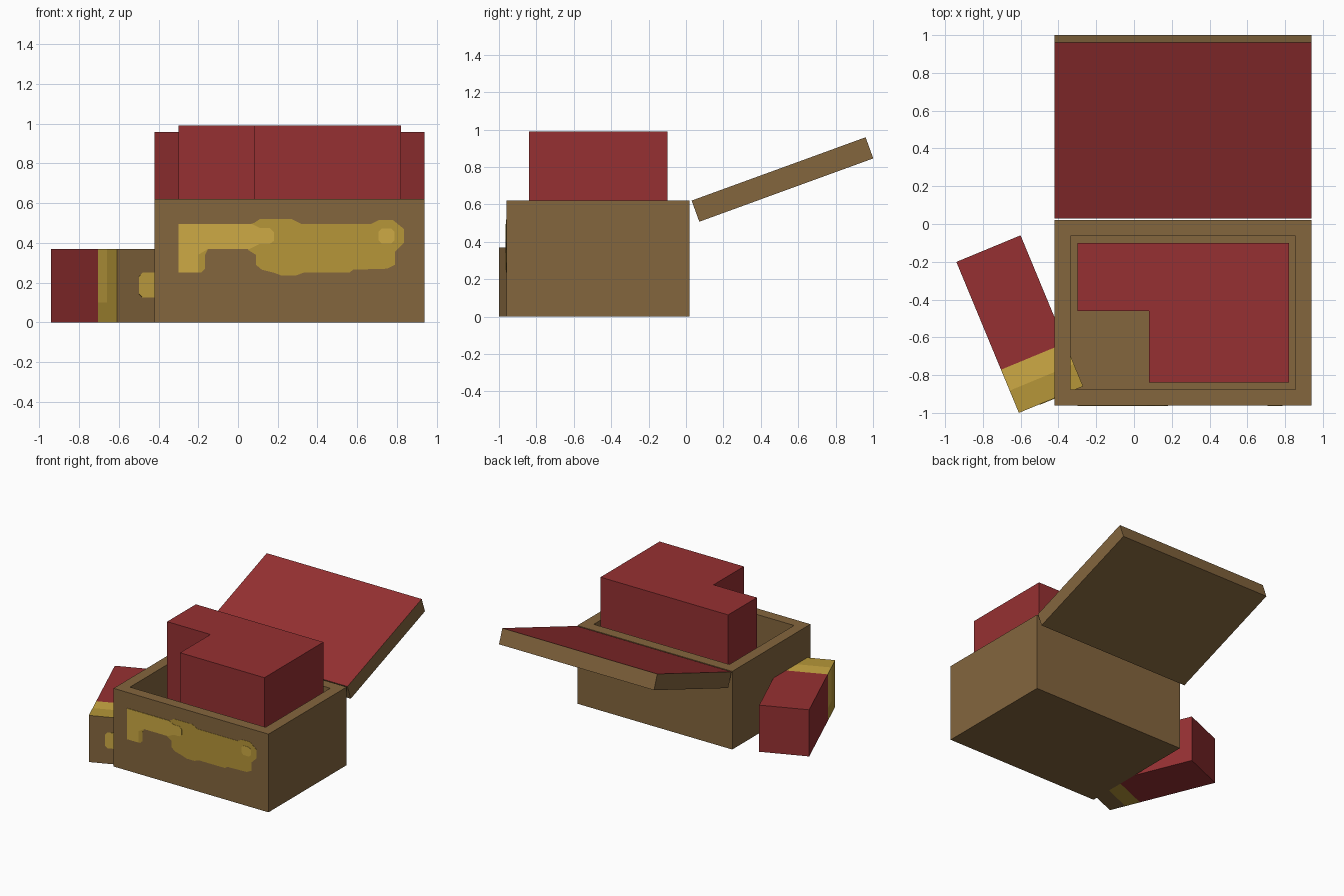
import bpy
import bmesh
from math import radians
from mathutils import Matrix, Vector

old = bpy.data.objects.get("Cube")
if old:
    bpy.data.objects.remove(old, do_unlink=True)


def material(name, rgb):
    mat = bpy.data.materials.new(name)
    mat.use_nodes = True
    mat.diffuse_color = (*rgb, 1)
    mat.node_tree.nodes["Principled BSDF"].inputs["Base Color"].default_value = (*rgb, 1)
    return mat


BROWN, RED, GOLD, DARK_GOLD = range(4)
MATERIALS = [
    material("brown", (0.231, 0.133, 0.048)),
    material("red", (0.305, 0.030, 0.032)),
    material("bright gold", (0.61, 0.402, 0.058)),
    material("dark gold", (0.468, 0.305, 0.040)),
]


def finish(bm, name, rule, matrix=Matrix()):
    """Colour each face by a rule and link the mesh as an object."""
    bmesh.ops.recalc_face_normals(bm, faces=bm.faces)
    for f in bm.faces:
        f.material_index = rule(f)
    mesh = bpy.data.meshes.new(name)
    bm.to_mesh(mesh)
    bm.free()
    for mat in MATERIALS:
        mesh.materials.append(mat)
    obj = bpy.data.objects.new(name, mesh)
    obj.matrix_world = matrix
    bpy.context.collection.objects.link(obj)
    return obj


def box(low, high):
    bm = bmesh.new()
    low, high = Vector(low), Vector(high)
    bmesh.ops.create_cube(bm, size=1, matrix=Matrix.Translation((low + high) / 2)
                          @ Matrix.Diagonal((*(high - low), 1)))
    return bm


def prism(points, depth):
    """Extrude a flat outline, given as 3D points, along a vector."""
    bm = bmesh.new()
    face = bm.faces.new([bm.verts.new(p) for p in points])
    new = bmesh.ops.extrude_face_region(bm, geom=[face], use_keep_orig=True)["geom"]
    bmesh.ops.translate(bm, vec=depth, verts=[v for v in new if isinstance(v, bmesh.types.BMVert)])
    return bm


def plate(name, outline, y, thickness, colour, matrix=Matrix()):
    """Thin painted plate on a front-facing wall."""
    bm = prism([(x, y, z) for x, z in outline], (0, -thickness, 0))
    finish(bm, name, lambda f: colour, matrix)


def rounded(x, z, w, h, c):
    """Chamfered rectangle outline around a centre."""
    return [(x - w, z - h + c), (x - w + c, z - h), (x + w - c, z - h), (x + w, z - h + c),
            (x + w, z + h - c), (x + w - c, z + h), (x - w + c, z + h), (x - w, z + h - c)]


# Open crate: top face inset for the rim, then sunk to make the hollow
bm = box((-0.42, -0.96, 0), (0.94, 0.02, 0.62))
top = max(bm.faces, key=lambda f: f.calc_center_median().z)
bmesh.ops.inset_region(bm, faces=[top], thickness=0.12)
floor = bmesh.ops.extrude_discrete_faces(bm, faces=[top])["faces"][0]
bmesh.ops.translate(bm, vec=(0, 0, -0.5), verts=floor.verts)
finish(bm, "crate", lambda f: BROWN)

# L-shaped block standing in the hollow
corner = [(-0.3, -0.1), (-0.3, -0.46), (0.08, -0.46), (0.08, -0.84), (0.82, -0.84), (0.82, -0.1)]
bm = prism([(x, y, 0.12) for x, y in corner], (0, 0, 0.87))
finish(bm, "contents_block", lambda f: RED)

# Tilted open lid, red only on its upper side
bm = box((-0.42, 0, -0.12), (0.94, 0.99, 0))
finish(bm, "lid", lambda f: RED if f.normal.z > 0.5 else BROWN,
       Matrix.Translation((0, 0.03, 0.62)) @ Matrix.Rotation(radians(20), 4, "X"))

# Small box leaning against the crate, with a gold and brown end
RED_EDGE, GOLD_EDGE, FRONT = -0.185, -0.305, -0.4325


def small_box_colour(f):
    c = f.calc_center_median()
    if c.y > RED_EDGE:
        return RED
    if f.normal.y < -0.5:
        return BROWN
    if f.normal.z < -0.5:
        return DARK_GOLD if c.y > GOLD_EDGE else BROWN
    return GOLD if c.y > GOLD_EDGE and c.z > 0.1 else DARK_GOLD


bm = box((-0.184, FRONT, 0), (0.184, -FRONT, 0.37))
for co, no in (((0, RED_EDGE, 0), (0, 1, 0)), ((0, GOLD_EDGE, 0), (0, 1, 0)), ((0, 0, 0.1), (0, 0, 1))):
    bmesh.ops.bisect_plane(bm, geom=bm.verts[:] + bm.edges[:] + bm.faces[:], plane_co=co, plane_no=no)
small_place = Matrix.Translation((-0.605, -0.53, 0)) @ Matrix.Rotation(radians(22.5), 4, "Z")
finish(bm, "small_box", small_box_colour, small_place)
plate("small_box_emblem", rounded(0.005, 0.187, 0.07, 0.063, 0.02), FRONT, 0.003, GOLD, small_place)

# Painted emblem on the crate front
body = [(0.05, 0.49), (0.08, 0.5), (0.11, 0.52), (0.27, 0.52), (0.32, 0.495), (0.67, 0.495),
        (0.71, 0.515), (0.78, 0.515), (0.835, 0.47), (0.835, 0.4), (0.79, 0.355), (0.79, 0.29),
        (0.75, 0.27), (0.58, 0.265), (0.56, 0.25), (0.33, 0.25), (0.29, 0.235), (0.22, 0.235),
        (0.18, 0.25), (0.12, 0.265), (0.09, 0.29), (0.09, 0.34), (0.05, 0.365)]
arm = [(-0.3, 0.495), (0.07, 0.495), (0.11, 0.475), (0.16, 0.475), (0.18, 0.455), (0.18, 0.41),
       (0.16, 0.395), (0.11, 0.395), (0.06, 0.37), (-0.15, 0.37), (-0.2, 0.34), (-0.2, 0.25),
       (-0.3, 0.25)]
foot = [(-0.21, 0.37), (-0.15, 0.37), (-0.165, 0.34), (-0.165, 0.27), (-0.185, 0.25), (-0.21, 0.25)]
plate("emblem_body", body, -0.96, 0.002, DARK_GOLD)
plate("emblem_foot", foot, -0.96, 0.002, DARK_GOLD)
plate("emblem_arm", arm, -0.96, 0.004, GOLD)
plate("emblem_spot", rounded(0.747, 0.435, 0.04, 0.037, 0.015), -0.96, 0.004, GOLD)
